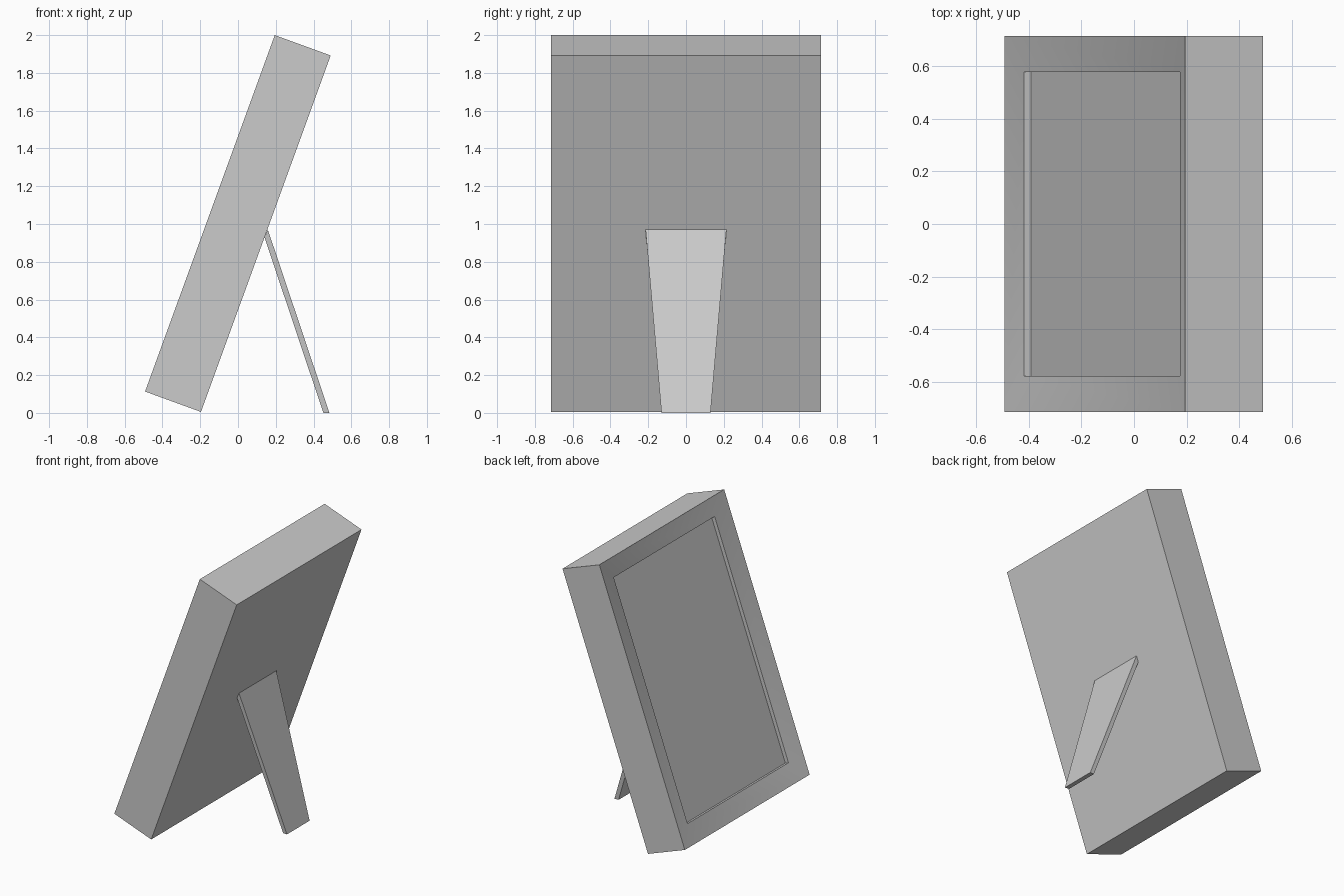
import bpy, bmesh, math
from mathutils import Vector

if "Cube" in bpy.data.objects:
    bpy.data.objects.remove(bpy.data.objects["Cube"])

TILT = math.radians(20)
UP = Vector((math.sin(TILT), 0, math.cos(TILT)))       # along the frame height
BACK = Vector((math.cos(TILT), 0, -math.sin(TILT)))    # through the frame depth
ORIGIN = Vector((-0.492, 0, 0.113))                    # lower front edge
W, H, T = 0.716, 2.008, 0.315                          # half width, height, depth


def ring(bm, border, depth):
    """Rectangle parallel to the frame front, inset by border, pushed back by depth."""
    w = W - border
    corners = [(-w, border), (w, border), (w, H - border), (-w, H - border)]
    return [bm.verts.new(ORIGIN + UP * v + BACK * depth + Vector((0, y, 0)))
            for y, v in corners]


def bridge(bm, a, b):
    for i in range(4):
        j = (i + 1) % 4
        bm.faces.new((a[i], a[j], b[j], b[i]))


def finish(name, bm, smooth=False):
    bmesh.ops.recalc_face_normals(bm, faces=bm.faces)
    mesh = bpy.data.meshes.new(name)
    bm.to_mesh(mesh)
    bm.free()
    ob = bpy.data.objects.new(name, mesh)
    bpy.context.collection.objects.link(ob)
    if smooth:
        bpy.context.view_layer.objects.active = ob
        ob.select_set(True)
        bpy.ops.object.shade_smooth_by_angle(angle=math.radians(30))
        ob.select_set(False)
    return ob


# Frame: back panel, outer sides, inward sloping border, inner lip
bm = bmesh.new()
rings = [ring(bm, 0, T), ring(bm, 0, 0), ring(bm, 0.137, 0.029), ring(bm, 0.137, 0.056)]
bm.faces.new(rings[0])
for a, b in zip(rings, rings[1:]):
    bridge(bm, a, b)
finish("frame", bm, smooth=True)

# Picture recessed in the opening, facing out of the frame
bm = bmesh.new()
face = bm.faces.new(ring(bm, 0.137, 0.056))
face.normal_update()
if face.normal.dot(BACK) > 0:
    face.normal_flip()
mesh = bpy.data.meshes.new("picture")
bm.to_mesh(mesh)
bm.free()
bpy.context.collection.objects.link(bpy.data.objects.new("picture", mesh))

# Support leg: side profile (x, z, half width), tapering to the foot
profile = [(0.158, 0.97, 0.214), (0.14, 0.93, 0.211), (0.452, 0.0, 0.128), (0.484, 0.0, 0.13)]
bm = bmesh.new()
left, right = [[bm.verts.new((x, s * w, z)) for x, z, w in profile] for s in (-1, 1)]
bm.faces.new(left)
bm.faces.new(right)
bridge(bm, left, right)
finish("support_leg", bm)
